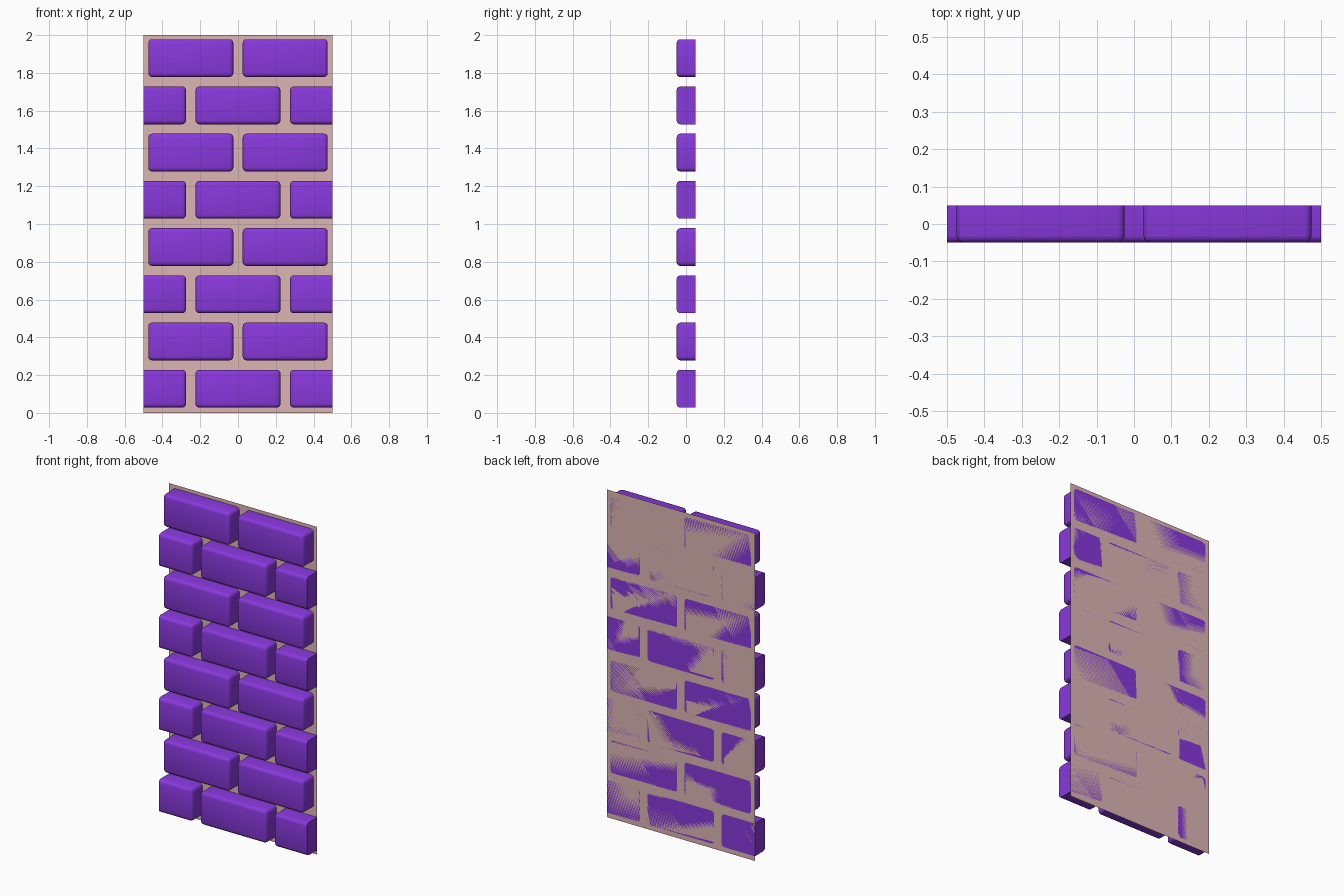
import bpy, bmesh
from mathutils import Vector

if "Cube" in bpy.data.objects:
    bpy.data.objects.remove(bpy.data.objects["Cube"])

FRONT, BACK, HALF = -0.05, 0.05, 0.5


def material(name, color):
    m = bpy.data.materials.new(name)
    m.diffuse_color = color
    m.use_nodes = True
    m.node_tree.nodes["Principled BSDF"].inputs["Base Color"].default_value = m.diffuse_color
    return m


def add_object(name, bm, mat):
    me = bpy.data.meshes.new(name)
    bm.to_mesh(me)
    bm.free()
    ob = bpy.data.objects.new(name, me)
    bpy.context.collection.objects.link(ob)
    me.materials.append(mat)
    return ob


def brick(name, x0, x1, z0, z1, mat):
    bm = bmesh.new()
    bmesh.ops.create_cube(bm, size=1)
    size = Vector((x1 - x0, BACK - FRONT, z1 - z0))
    centre = Vector(((x0 + x1) / 2, (BACK + FRONT) / 2, (z0 + z1) / 2))
    for v in bm.verts:
        v.co = v.co * size + centre

    # round everything except the back and the ends cut flush with the panel
    def flat(e):
        a, b = (v.co for v in e.verts)
        on_back = min(a.y, b.y) > BACK - 1e-4
        on_cut = abs(a.x - b.x) < 1e-4 and abs(a.x) > HALF - 1e-4
        return on_back or on_cut

    edges = [e for e in bm.edges if not flat(e)]
    bmesh.ops.bevel(bm, geom=edges, offset=0.02, offset_type='OFFSET',
                    segments=3, profile=0.5, affect='EDGES', clamp_overlap=True)
    ob = add_object(name, bm, mat)
    bpy.ops.object.select_all(action='DESELECT')
    ob.select_set(True)
    bpy.context.view_layer.objects.active = ob
    bpy.ops.object.shade_smooth_by_angle(angle=0.7)
    return ob


purple = material("brick_purple", (0.25, 0.04, 0.72, 1))
pink = material("mortar_pink", (0.72, 0.47, 0.45, 1))

# mortar panel: a single sheet behind the bricks
bm = bmesh.new()
bm.faces.new([bm.verts.new((x, BACK, z)) for x, z in
              ((-HALF, 0), (HALF, 0), (HALF, 2), (-HALF, 2))])
add_object("mortar_panel", bm, pink)

# eight staggered brick courses
whole = [(-0.475, -0.025), (0.025, 0.475)]
staggered = [(-HALF, -0.275), (-0.225, 0.225), (0.275, HALF)]
for row in range(8):
    z = 0.028 + 0.25 * row
    for i, (x0, x1) in enumerate(whole if row % 2 else staggered):
        brick(f"brick_{row}_{i}", x0, x1, z, z + 0.2, purple)
